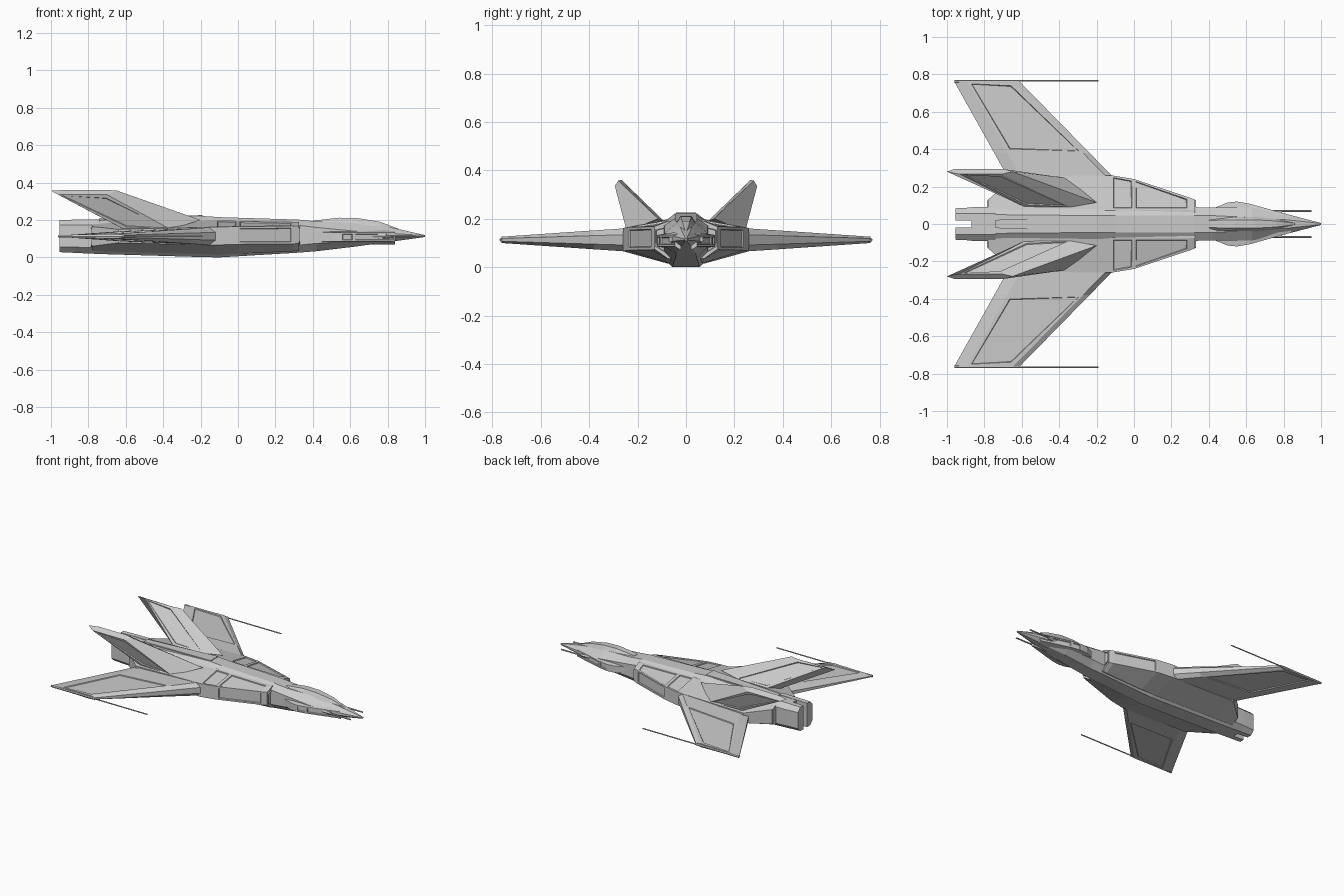
import bpy, bmesh
from mathutils import Vector


def loft(name, rings, mirror=True, pick=None, inset=0.02, depth=-0.006):
    """Skin a list of equal-length point rings; optionally recess picked faces."""
    bm = bmesh.new()
    vs = [[bm.verts.new(p) for p in r] for r in rings]
    n = len(rings[0])
    for a, b in zip(vs, vs[1:]):
        for i in range(n):
            j = (i + 1) % n
            bm.faces.new((a[i], a[j], b[j], b[i]))
    bm.faces.new(vs[0])
    bm.faces.new(vs[-1])
    bmesh.ops.recalc_face_normals(bm, faces=bm.faces[:])
    if pick:
        bm.normal_update()
        chosen = [f for f in bm.faces if pick(f.normal, f.calc_center_median())]
        # a narrow groove outline, then the sunken panel
        bmesh.ops.inset_individual(bm, faces=chosen, thickness=inset, depth=0)
        bmesh.ops.inset_individual(bm, faces=chosen, thickness=0.004, depth=depth)
    me = bpy.data.meshes.new(name)
    bm.to_mesh(me)
    bm.free()
    ob = bpy.data.objects.new(name, me)
    bpy.context.collection.objects.link(ob)
    if mirror:
        m = ob.modifiers.new("mirror", 'MIRROR')
        m.use_axis = (False, True, False)
    return ob


def rod(name, x0, x1, y, z, r):
    """Six-sided rod along x, mirrored to both sides."""
    shape = [(1, 0), (.5, .87), (-.5, .87), (-1, 0), (-.5, -.87), (.5, -.87)]
    return loft(name, [[(x, y + r * a, z + r * b) for a, b in shape] for x in (x0, x1)])


# Fuselage: x, top half-width, top z, side half-width, side z high, side z low, bottom half-width, bottom z
def hull(x, wt, zt, wm, zh, zl, wb, zb):
    return [(x, wt, zt), (x, wm, zh), (x, wm, zl), (x, wb, zb),
            (x, -wb, zb), (x, -wm, zl), (x, -wm, zh), (x, -wt, zt)]


loft("fuselage", [hull(*s) for s in (
    (1.0, .003, .119, .005, .117, .112, .003, .109),
    (.82, .022, .160, .052, .128, .108, .022, .084),
    (.63, .035, .185, .088, .140, .085, .040, .058),
    (.42, .045, .192, .088, .160, .075, .045, .033),
    (.32, .045, .202, .090, .172, .065, .050, .025),
    (-.10, .045, .215, .100, .180, .040, .055, .000),
    (-.20, .045, .222, .100, .180, .040, .055, .002),
    (-.74, .050, .200, .092, .170, .050, .055, .018),
    (-.87, .055, .200, .090, .170, .055, .055, .024))], mirror=False)

# Canopy: faceted ridge
loft("canopy", [[(x, w, zb), (x, w * .45, zt), (x, -w * .45, zt), (x, -w, zb)]
                for x, w, zb, zt in ((.86, .008, .145, .152), (.76, .036, .150, .190),
                                     (.64, .050, .160, .210), (.54, .050, .168, .212),
                                     (.40, .042, .180, .196))], mirror=False)

# Cheek bulges beside the cockpit
loft("cheek", [[(x, .02, .150), (x, y, .133), (x, y, .085), (x, .02, .07)]
               for x, y in ((.84, .046), (.62, .108), (.55, .120), (.50, .115), (.43, .086))],
     pick=lambda n, c: n.y > .8 and c.x > .58, inset=.012)

# Dorsal spine strip
loft("spine", [[(x, w, .19), (x, w, z), (x, -w, z), (x, -w, .19)]
               for x, w, z in ((-.19, .042, .226), (-.74, .022, .210))], mirror=False)

# Shoulders with intake and wing roots: x, outer y, outer z top and bottom, inner z top and bottom
loft("shoulder", [[(x, .04, zi), (x, .075, zi), (x, yo, zt), (x, yo, zb), (x, .075, zl), (x, .04, zl)]
                  for x, yo, zt, zb, zi, zl in (
                      (.325, .130, .168, .075, .190, .035),
                      (.295, .142, .168, .072, .190, .033),
                      (.00, .240, .165, .070, .195, .018),
                      (-.12, .260, .162, .066, .198, .015),
                      (-.64, .255, .150, .078, .185, .030),
                      (-.78, .130, .165, .060, .180, .035))],
     pick=lambda n, c: -.02 < c.x < .25 and n.y > .3 and abs(n.z) < .3
     or n.z > .5 and -.1 < c.x < .25 and c.y > .1, inset=.016)


# Intake mouths
loft("intake_lip", [[(x, .085, .165), (x, .128, .155), (x, .128, .085), (x, .085, .06)]
                    for x in (.28, .332)], pick=lambda n, c: n.x > .9, inset=.006, depth=-.03)


# Wings: blunt bevelled leading edge, thin trailing edge
def wing_ring(y, t):
    le, te, z = -.12 - .98 * (y - .26), -.68 - .56 * (y - .26), .113
    prof = [(le, .45), (le - .035, 1), (te + .07, .6), (te, .25)]
    return [(x, y, z + t * k) for x, k in prof] + [(x, y, z - t * k) for x, k in reversed(prof)]


loft("wing", [wing_ring(.20, .050), wing_ring(.26, .047), wing_ring(.38, .039), wing_ring(.762, .013)],
     pick=lambda n, c: abs(n.z) > .9 and c.y > .4 and -.72 < c.x < -.5, inset=.025)
# Wing tip rails and probes
rod("wing_tip_rail", -.96, -.61, .763, .113, .008)
rod("wing_tip_probe", -.65, -.19, .765, .113, .004)

# Canted tail fins: thick wedge root to thin swept tip
loft("tail_fin", [
    [(-.20, .115, .20), (-.34, .090, .190), (-.58, .090, .180),
     (-.63, .170, .160), (-.60, .235, .145), (-.36, .245, .150)],
    [(-.65, .280, .358), (-.71, .266, .360), (-.93, .266, .360),
     (-1.0, .280, .356), (-.96, .294, .335), (-.70, .294, .335)]],
    pick=lambda n, c: abs(n.y) > .5 and -.72 < c.x < -.55, inset=.02)

# Engine exhaust prongs with a slot between them
loft("exhaust_block", [[(x, .02, zt), (x, .055, zt), (x, w, .172), (x, w, .055), (x, .055, zb), (x, .02, zb)]
                       for x, w, zt, zb in ((-.74, .094, .204, .018), (-.955, .084, .200, .028))])
# Side nozzle steps beside the engine
loft("side_nozzle", [[(x, .07, .165), (x, w, .155), (x, w, .065), (x, .07, .045)]
                     for x, w in ((-.60, .16), (-.785, .125))])

# Nose guns
rod("nose_gun", .72, .95, .070, .115, .005)
rod("nose_gun_mount", .70, .79, .064, .115, .011)
